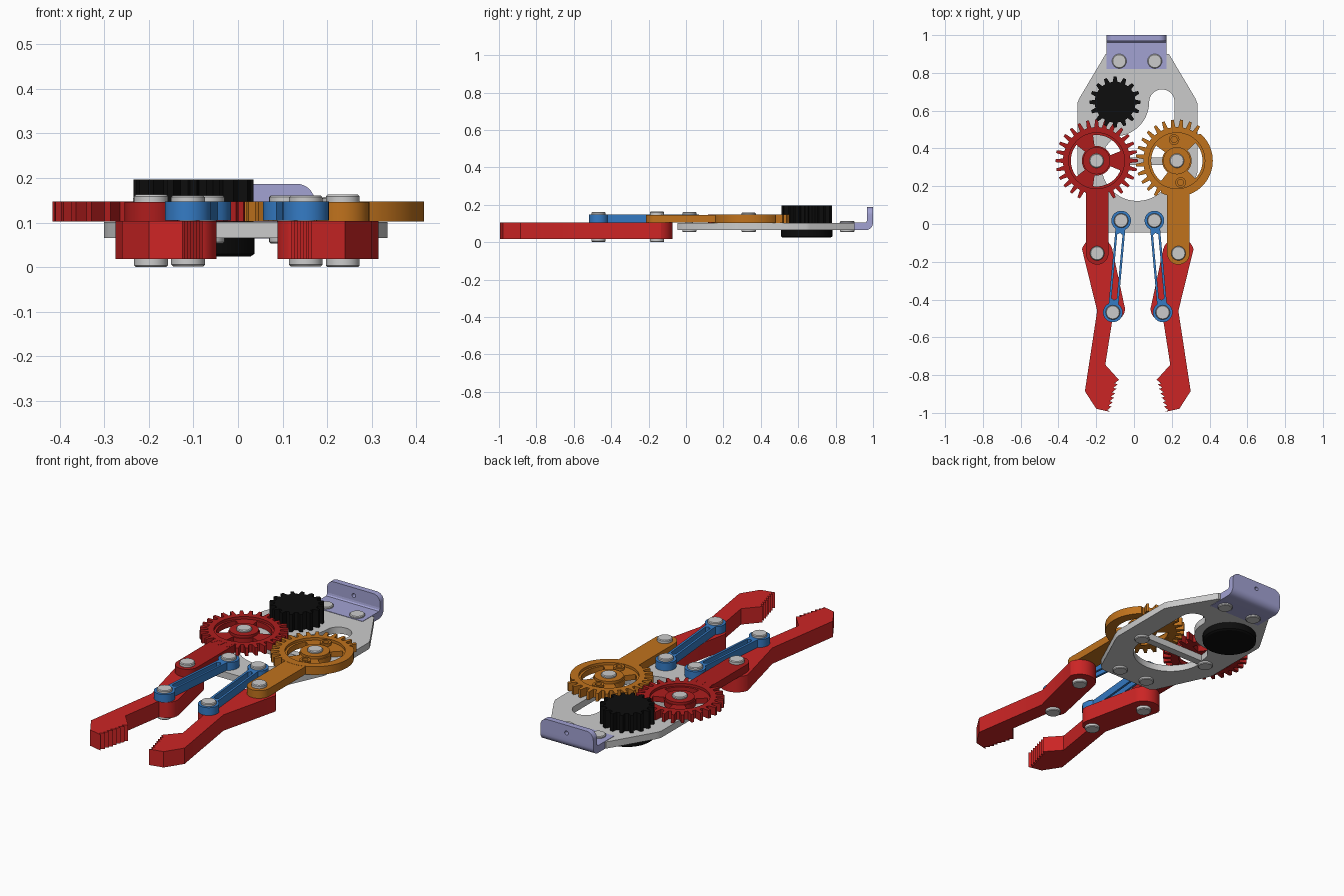
import bpy, bmesh
from math import sin, cos, pi, radians, atan2, hypot, asin

if "Cube" in bpy.data.objects:
    bpy.data.objects.remove(bpy.data.objects["Cube"])

def material(name, rgb):
    m = bpy.data.materials.new(name)
    m.diffuse_color = (*rgb, 1)
    m.use_nodes = True
    m.node_tree.nodes["Principled BSDF"].inputs["Base Color"].default_value = m.diffuse_color
    return m

RED = material("red", (0.60, 0.018, 0.018))
DARK_RED = material("dark_red", (0.42, 0.012, 0.012))
ORANGE = material("orange", (0.53, 0.17, 0.012))
BLUE = material("blue", (0.035, 0.20, 0.56))
LAVENDER = material("lavender", (0.36, 0.36, 0.65))
BLACK = material("black", (0.004, 0.004, 0.004))

def finish(name, mesh, mat):
    bm = bmesh.new()
    bm.from_mesh(mesh)
    bmesh.ops.remove_doubles(bm, verts=bm.verts, dist=1e-5)
    bmesh.ops.recalc_face_normals(bm, faces=bm.faces)
    bm.to_mesh(mesh)
    bm.free()
    ob = bpy.data.objects.new(name, mesh)
    bpy.context.collection.objects.link(ob)
    if mat:
        mesh.materials.clear()
        mesh.materials.append(mat)
    bpy.context.view_layer.objects.active = ob
    ob.select_set(True)
    bpy.ops.object.shade_smooth_by_angle(angle=radians(30))
    ob.select_set(False)
    return ob

def slab(name, loops, z0, z1, mat=None):
    """Flat part: first loop is the outline, the others are holes."""
    cu = bpy.data.curves.new(name, 'CURVE')
    cu.dimensions, cu.fill_mode, cu.extrude = '2D', 'BOTH', (z1 - z0) / 2
    for loop in loops:
        sp = cu.splines.new('POLY')
        sp.points.add(len(loop) - 1)
        for p, (x, y) in zip(sp.points, loop):
            p.co = (x, y, 0, 1)
        sp.use_cyclic_u = True
    tmp = bpy.data.objects.new(name + "_curve", cu)
    bpy.context.collection.objects.link(tmp)
    dg = bpy.context.evaluated_depsgraph_get()
    mesh = bpy.data.meshes.new_from_object(tmp.evaluated_get(dg))
    bpy.data.objects.remove(tmp)
    for v in mesh.vertices:
        v.co.z += (z0 + z1) / 2
    return finish(name, mesh, mat)

def lathe(name, profile, x, y, mat=None, n=32):
    bm = bmesh.new()
    rings = [[bm.verts.new((x + r * cos(2 * pi * i / n), y + r * sin(2 * pi * i / n), z))
              for i in range(n)] for r, z in profile]
    for a, b in zip(rings, rings[1:]):
        for i in range(n):
            j = (i + 1) % n
            bm.faces.new((a[i], a[j], b[j], b[i]))
    bm.faces.new(rings[0])
    bm.faces.new(rings[-1])
    mesh = bpy.data.meshes.new(name)
    bm.to_mesh(mesh)
    bm.free()
    return finish(name, mesh, mat)

def arc(cx, cy, r, a0, a1, n=16):
    return [(cx + r * cos(radians(a0 + (a1 - a0) * i / n)),
             cy + r * sin(radians(a0 + (a1 - a0) * i / n))) for i in range(n + 1)]

def circle(cx, cy, r, n=48):
    return arc(cx, cy, r, 0, 360 - 360 / n, n - 1)

def gear(cx, cy, root, tip, n, phase=0, toothed=lambda a: True, plain=0.19):
    pts, step = [], 360 / n
    for i in range(n):
        a = phase + i * step
        for f, r in ((-0.5, root), (-0.3, root), (-0.15, tip), (0.15, tip), (0.3, root)):
            r = r if toothed(a % 360) else plain
            t = radians(a + f * step)
            pts.append((cx + r * cos(t), cy + r * sin(t)))
    return pts

def window(cx, cy, r0, r1, mid, half):
    return arc(cx, cy, r1, mid - half, mid + half) + arc(cx, cy, r0, mid + half, mid - half)

def bolt(name, x, y, z0, a, b, z1, r=0.038):
    c = 0.004
    lathe(name, [(r - c, z0), (r, z0 + c), (r, a), (0.02, a), (0.02, b), (r, b),
                 (r, z1 - c), (r - c, z1)], x, y)

# base plate with slot, motor clearance and pivot crossbar
outline = [(-0.15, 0.90), (-0.29, 0.665), (-0.30, 0.64), (-0.30, 0.27), (-0.29, 0.24), (-0.17, -0.02),
           (-0.14, -0.045), (0.175, -0.045), (0.205, -0.02), (0.325, 0.24), (0.335, 0.27),
           (0.335, 0.64), (0.325, 0.665), (0.185, 0.90)]
upper = ([(0.215, 0.352)] + arc(0.1475, 0.645, 0.0675, 0, 180)
         + arc(-0.10, 0.645, 0.18, -5, -90) + [(-0.15, 0.41), (-0.16, 0.352)])
lower = arc(0.0175, 0.312, 0.19, 180, 360, 24)
slab("base_plate", [outline, upper, lower], 0.066, 0.102)

# mounting bracket: L profile along x, then a rounded upright with a hole
L, R = -0.145, 0.172
prof = ([(0.82, 0.104), (0.82, 0.064)] + arc(0.96, 0.104, 0.04, -90, 0, 8)
        + [(1.0, 0.12), (0.968, 0.12), (0.966, 0.11), (0.96, 0.104)])
ob = slab("bracket_foot", [prof], L, R, LAVENDER)
for v in ob.data.vertices:
    v.co = (v.co.z, v.co.x, v.co.y)
up = ([(L, 0.12), (R, 0.12)] + arc(R - 0.04, 0.147, 0.04, 0, 90, 8)
      + arc(L + 0.04, 0.147, 0.04, 90, 180, 8))
ob = slab("bracket_upright", [up, circle(0.015, 0.145, 0.011, 16)], 0.968, 1.0, LAVENDER)
for v in ob.data.vertices:
    v.co = (v.co.x, v.co.z, v.co.y)
for ob in (bpy.data.objects["bracket_foot"], bpy.data.objects["bracket_upright"]):
    bm = bmesh.new()
    bm.from_mesh(ob.data)
    bmesh.ops.recalc_face_normals(bm, faces=bm.faces)
    bm.to_mesh(ob.data)
    bm.free()

# motor body and drive pinion
MX, MY = -0.10, 0.645
lathe("motor_body", [(0.128, 0.024), (0.137, 0.03), (0.137, 0.066), (0.05, 0.066), (0.05, 0.11)],
      MX, MY, BLACK, 48)
slab("drive_pinion", [gear(MX, MY, 0.108, 0.135, 16, 0)], 0.102, 0.197, BLACK)

# geared arms: toothed rim, recessed web with windows, hub and arm
GY, Z0, Z1 = 0.335, 0.103, 0.147
def geared_arm(side, cx, mat, teeth, windows, ax):
    slab(side + "_gear_rim", [teeth, circle(cx, GY, 0.148)], Z0, Z1, mat)
    slab(side + "_gear_web", [circle(cx, GY, 0.15)]
         + [window(cx, GY, 0.078, 0.136, m, h) for m, h in windows], Z0 + 0.001, Z1 - 0.014, mat)
    slab(side + "_gear_hub", [circle(cx, GY, 0.072)], Z0, Z1, mat)
    arm = [(ax - 0.06, 0.176), *arc(ax, -0.155, 0.06, 180, 360), (ax + 0.06, 0.176)]
    slab(side + "_arm", [arm], Z0 + 0.001, Z1 - 0.001, mat)

LX, RX = -0.198, 0.227
geared_arm("left", LX, DARK_RED, gear(LX, GY, 0.178, 0.218, 28, 0),
           [(180, 38), (60, 38), (300, 38)], -0.195)
geared_arm("right", RX, ORANGE,
           gear(RX, GY, 0.178, 0.218, 28, 180 / 28, lambda a: 48 < a < 245),
           [(0, 44), (188, 44)], 0.235)
for x, y in ((0.212, 0.447), (0.247, 0.22)):
    slab("gear_boss", [circle(x, y, 0.028, 24), circle(x, y, 0.016, 24)], Z0, Z1, ORANGE)

# fingers with serrated jaw, links and their bolts, mirrored about the middle
A, B = (-0.08, -0.825), (-0.125, -0.99)
jaw = []
for i in range(7):
    for t, d in ((i / 7, 0), ((i + 0.8) / 7, -0.018)):
        jaw.append((A[0] + (B[0] - A[0]) * t + d, A[1] + (B[1] - A[1]) * t))
finger = ([(-0.195, -0.46), (-0.26, -0.885), (-0.2, -0.978), (-0.125, -0.995)] + jaw[::-1]
          + [(-0.152, -0.745), (-0.115, -0.51)] + arc(-0.11, -0.45, 0.062, -60, 20, 6)
          + arc(-0.195, -0.155, 0.083, 15, 165))

def link_loops(p, q, r=0.052, w=0.026, s=0.014):
    dx, dy = q[0] - p[0], q[1] - p[1]
    n, t, a = hypot(dx, dy), atan2(dy, dx), 30
    outer = arc(0, 0, r, a, 360 - a, 24) + arc(n, 0, r, 180 + a, 540 - a, 24)
    slot = [(0.075, -s), (n - 0.075, -s), (n - 0.065, 0), (n - 0.075, s), (0.075, s), (0.065, 0)]
    turn = lambda c: (p[0] + c[0] * cos(t) - c[1] * sin(t), p[1] + c[0] * sin(t) + c[1] * cos(t))
    return [[turn(c) for c in loop] for loop in (outer, slot)]

for side, flip in (("left", False), ("right", True)):
    m = (lambda p: (0.04 - p[0], p[1])) if flip else (lambda p: p)
    slab(side + "_finger", [[m(p) for p in finger]], 0.018, 0.104, RED)
    top, low = (-0.068, 0.018), (-0.112, -0.468)
    slab(side + "_link", [[m(p) for p in lp] for lp in link_loops(top, low)], 0.105, 0.147, BLUE)
    bolt(side + "_link_top_bolt", *m(top), 0.053, 0.067, 0.146, 0.161)
    bolt(side + "_link_low_bolt", *m(low), 0.002, 0.019, 0.146, 0.161)
    bolt(side + "_arm_bolt", *m((-0.195, -0.155)), 0.0, 0.019, 0.145, 0.163)
    bolt(side + "_gear_bolt", RX if flip else LX, GY, 0.053, 0.067, 0.146, 0.158)
    bolt(side + "_bracket_bolt", 0.11 if flip else -0.078, 0.862, 0.053, 0.067, 0.103, 0.114)
